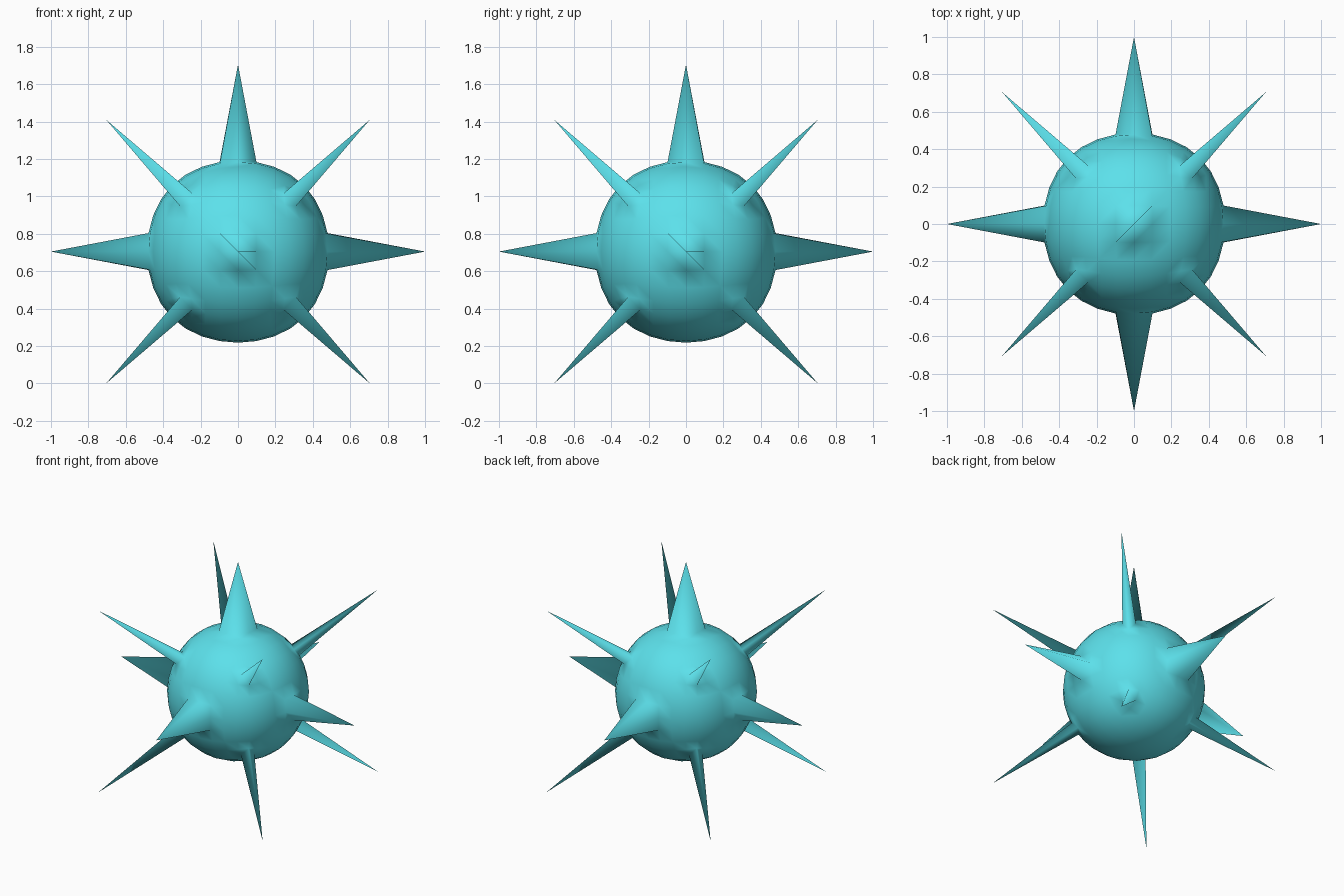
import bpy
from mathutils import Vector
from itertools import product

if "Cube" in bpy.data.objects:
    bpy.data.objects.remove(bpy.data.objects["Cube"])

CZ = 0.705     # height of the ball centre
CORNER = 0.705  # corner spike tip offset on each axis

# Rounded ball: cube subdivided three times
bpy.ops.mesh.primitive_cube_add(size=1.16, location=(0, 0, 0))
ball = bpy.context.object
ball.name = "spiked_ball"
sub = ball.modifiers.new("round", 'SUBSURF')
sub.levels = sub.render_levels = 3
bpy.ops.object.modifier_apply(modifier=sub.name)
verts = ball.data.vertices

# Spikes: pull the vertex in each direction outward to its tip
tips = [Vector(t) for t in ((1, 0, 0), (-1, 0, 0), (0, 1, 0), (0, -1, 0), (0, 0, 1))]
tips += [Vector(s) * CORNER for s in product((-1, 1), repeat=3)]
picks = [(max(verts, key=lambda v: v.co.normalized().dot(t.normalized())).index, t)
         for t in tips]
for i, t in picks:
    verts[i].co = t

# Stand on the lower spike tips
for v in verts:
    v.co.z += CZ
bpy.ops.object.shade_smooth()

mat = bpy.data.materials.new("cyan")
mat.diffuse_color = (0.107, 0.75, 0.83, 1)
mat.use_nodes = True
mat.node_tree.nodes["Principled BSDF"].inputs["Base Color"].default_value = mat.diffuse_color
ball.data.materials.append(mat)
